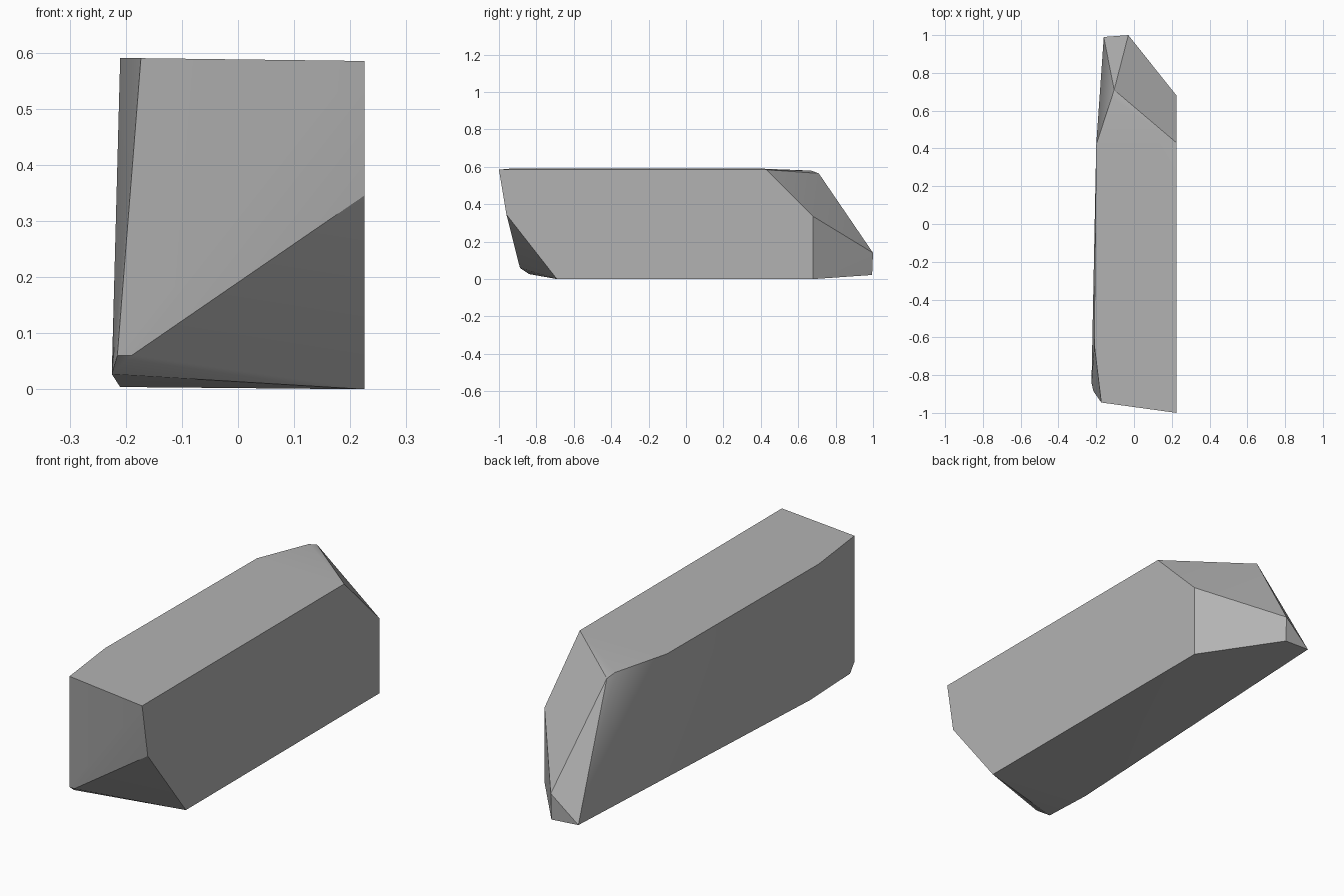
import bpy, bmesh, math

cube = bpy.data.objects.get("Cube")
if cube:
    bpy.data.objects.remove(cube, do_unlink=True)

# Grey stone colour
stone = bpy.data.materials.new("stone_grey")
stone.use_nodes = True
grey = (0.45, 0.45, 0.45, 1)
stone.diffuse_color = grey
stone.node_tree.nodes["Principled BSDF"].inputs["Base Color"].default_value = grey

# Sawn flat side: one outline (y, z) lying in a plane of constant x
SIDE_X = 0.225
flat_side = [(-1, .585), (-.96, .345), (-.69, 0), (.68, 0), (.68, .335), (.43, .585)]
corners = [(SIDE_X, y, z) for y, z in flat_side]

# Rough front edge, from top to bottom
corners += [(-.173, -.945, .59), (-.175, -.925, .4), (-.212, -.875, .1),
            (-.215, -.885, .06), (-.19, -.888, .06), (-.225, -.84, .027)]
# Long rough side: top edge and bottom edge
corners += [(-.21, -.64, .59), (-.2, .42, .59), (-.21, -.58, .004)]
# Broken back end: upper shoulder, then the low tip
corners += [(-.118, .67, .58), (-.105, .71, .565),
            (-.03, 1, .14), (-.03, .995, .022), (-.16, .99, .03)]

# Wrap the corners into one chipped block
bm = bmesh.new()
for co in corners:
    bm.verts.new(co)
hull = bmesh.ops.convex_hull(bm, input=bm.verts)
loose = [v for v in bm.verts if not v.link_faces]
bmesh.ops.delete(bm, geom=loose, context="VERTS")
bmesh.ops.dissolve_limit(bm, angle_limit=math.radians(1.5), verts=bm.verts, edges=bm.edges)
bmesh.ops.recalc_face_normals(bm, faces=bm.faces)

mesh = bpy.data.meshes.new("stone_block")
bm.to_mesh(mesh)
bm.free()
mesh.materials.append(stone)
block = bpy.data.objects.new("stone_block", mesh)
bpy.context.collection.objects.link(block)

# Soft shallow facets, crisp broken edges
bpy.context.view_layer.objects.active = block
block.select_set(True)
bpy.ops.object.shade_smooth_by_angle(angle=math.radians(25))
weighted = block.modifiers.new("Weighted normals", "WEIGHTED_NORMAL")
weighted.keep_sharp = True
